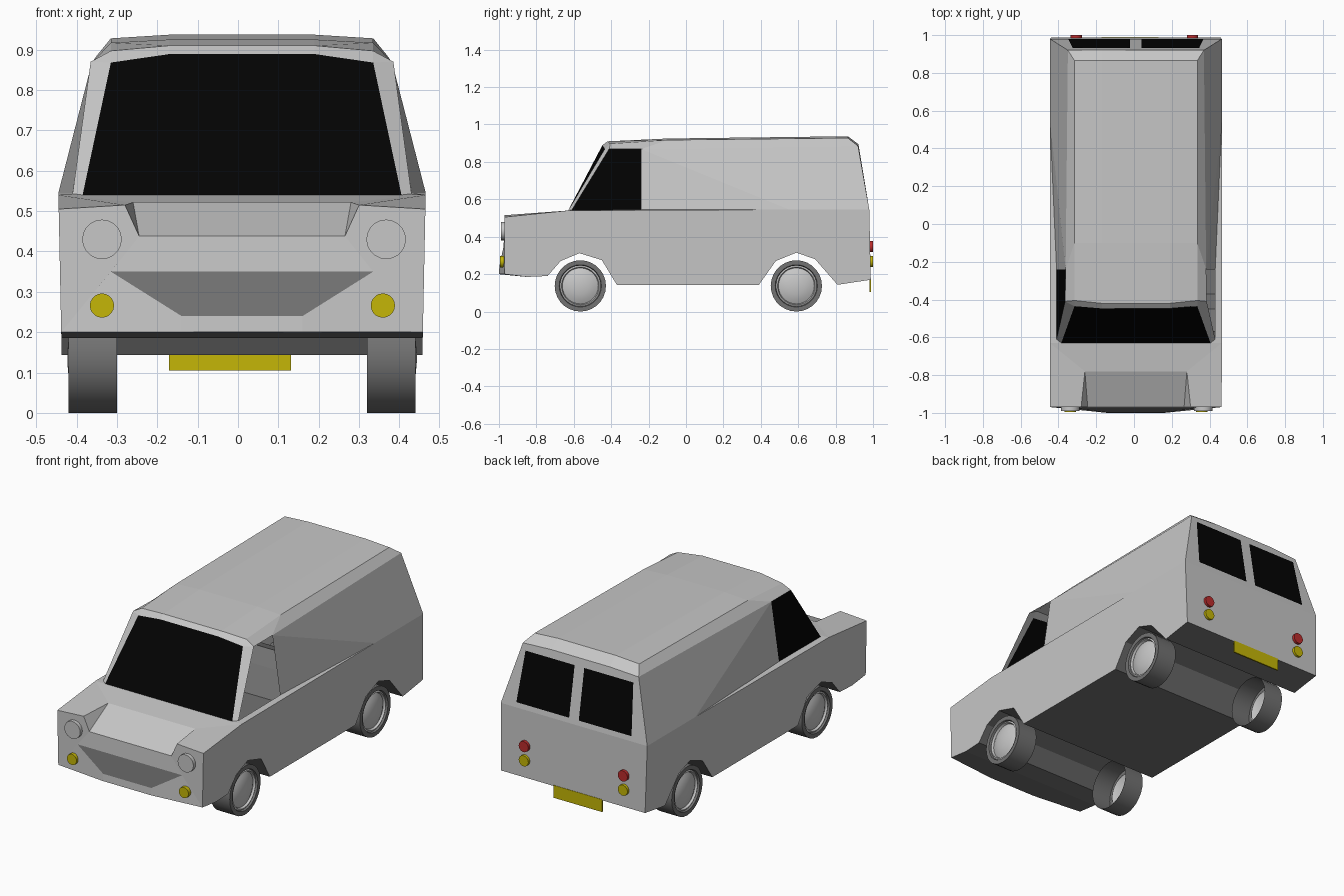
import bpy, bmesh, math
from mathutils import Matrix

if "Cube" in bpy.data.objects:
    bpy.data.objects.remove(bpy.data.objects["Cube"])

OFF = 0.01  # the van sits slightly right of centre


def material(name, rgb):
    m = bpy.data.materials.new(name)
    m.diffuse_color = (*rgb, 1)
    m.use_nodes = True
    m.node_tree.nodes["Principled BSDF"].inputs["Base Color"].default_value = m.diffuse_color
    return m


PAINT = material("grey paint", (0.57, 0.57, 0.57))
GLASS = material("black glass", (0.001, 0.001, 0.001))
DARK = material("dark grey", (0.17, 0.17, 0.17))
YELLOW = material("yellow", (0.56, 0.47, 0.002))
RED = material("red", (0.5, 0.025, 0.025))


def finish(bm, name, mats, smooth=False):
    bmesh.ops.remove_doubles(bm, verts=bm.verts, dist=0.0005)
    bmesh.ops.recalc_face_normals(bm, faces=bm.faces)
    me = bpy.data.meshes.new(name)
    bm.to_mesh(me)
    bm.free()
    for m in mats:
        me.materials.append(m)
    ob = bpy.data.objects.new(name, me)
    bpy.context.collection.objects.link(ob)
    ob.location.x = OFF
    if smooth:
        bpy.ops.object.select_all(action='DESELECT')
        ob.select_set(True)
        bpy.context.view_layer.objects.active = ob
        bpy.ops.object.shade_smooth_by_angle(angle=math.radians(35))
    return ob


def flip(p):
    return (-p[0], p[1], p[2])


def poly(bm, pts, mat=0):
    f = bm.faces.new([bm.verts.new(p) for p in pts])
    f.material_index = mat


def sym(bm, *pts):
    """The same face on both sides."""
    poly(bm, pts)
    poly(bm, [flip(p) for p in pts])


def span(bm, *pts, mat=0):
    """One face across the middle, from its right-hand edge."""
    poly(bm, list(pts) + [flip(p) for p in reversed(pts)], mat)


def side(y, z):
    """Point on the slightly leaning lower side."""
    return (0.447 + 0.008 * (z - 0.15) / 0.39, y, z)


# ---- body shell ----
bm = bmesh.new()
sill = [side(y, z) for y, z in (
    (-0.97, 0.2), (-0.85, 0.185), (-0.74, 0.19), (-0.67, 0.27), (-0.57, 0.312),
    (-0.45, 0.275), (-0.37, 0.143), (0.39, 0.143), (0.48, 0.27), (0.59, 0.315),
    (0.69, 0.28), (0.81, 0.143), (0.988, 0.17))]
corner, tail = sill[0], sill[-1]
belt_f, belt_m, belt_r = side(-0.63, 0.54), side(0.55, 0.545), side(0.98, 0.545)
nose = side(-0.97, 0.505)
sym(bm, *sill, belt_r, belt_m, belt_f, nose)

# dark underside with wheel tunnels
for a, b in zip(sill[1:], sill[2:]):
    span(bm, a, b, mat=2)

# nose, dropped bonnet centre and grille
bulge, grille_b = (0.15, -1.0, 0.2), (0.15, -0.998, 0.24)
grille_t = (0.325, -0.975, 0.35)
fender, dip_f, dip_r = (0.29, -0.97, 0.515), (0.255, -0.97, 0.438), (0.27, -0.78, 0.522)
glass_b = (0.395, -0.63, 0.54)
span(bm, sill[1], corner, bulge, mat=2)
span(bm, bulge, grille_b)
span(bm, grille_b, grille_t, mat=2)
span(bm, grille_t, dip_f)
sym(bm, nose, fender, dip_f, grille_t, corner)
sym(bm, corner, bulge, grille_b, grille_t)
span(bm, dip_f, dip_r)
sym(bm, dip_r, fender, dip_f)
sym(bm, belt_f, nose, fender, dip_r)
span(bm, dip_r, belt_f, glass_b)

# cab pillars, windscreen and header
post_b, post_t = (0.42, -0.61, 0.543), (0.375, -0.41, 0.87)
door_b, door_t = (0.42, -0.24, 0.545), (0.372, -0.24, 0.868)
glass_t, glass_m = (0.325, -0.435, 0.868), (0.18, -0.447, 0.889)
roof_a1, roof_a0 = (0.325, -0.405, 0.897), (0.18, -0.42, 0.91)
roof_b1, roof_b0 = (0.325, -0.1, 0.917), (0.18, -0.1, 0.925)
roof_c1, roof_c0 = (0.325, 0.865, 0.928), (0.18, 0.865, 0.937)
rear_1, rear_0 = (0.36, 0.92, 0.885), (0.18, 0.922, 0.895)
span(bm, glass_b, glass_t, glass_m, mat=1)
sym(bm, post_t, glass_t, glass_b, post_b)
span(bm, glass_m, roof_a0)
sym(bm, roof_a0, roof_a1, glass_t, glass_m)
sym(bm, roof_a1, post_t, glass_t)

# belt ledge and upper side panels
sym(bm, belt_f, glass_b, post_b, door_b, belt_m)
sym(bm, door_b, belt_m, door_t)
sym(bm, belt_m, belt_r, rear_1, door_t)

# left door glass (the right door window is open)
poly(bm, [flip(p) for p in (post_b, door_b, door_t, post_t)], 1)

# roof and rounded shoulders
for a, b in ((roof_a0, roof_b0), (roof_b0, roof_c0), (roof_c0, rear_0)):
    span(bm, a, b)
sym(bm, roof_a0, roof_a1, roof_b1, roof_b0)
sym(bm, roof_b0, roof_b1, roof_c1, roof_c0)
sym(bm, roof_c0, roof_c1, rear_1, rear_0)
sym(bm, roof_a1, post_t, door_t, roof_b1)
sym(bm, roof_b1, door_t, rear_1, roof_c1)

# tail
span(bm, belt_r, rear_1, rear_0)
span(bm, tail, belt_r)
finish(bm, "body", [PAINT, GLASS, DARK])

# ---- rear windows ----
bm = bmesh.new()


def rear_y(z):
    return 0.98 - 0.06 * (z - 0.545) / 0.34 + 0.006


lo, hi = 0.575, 0.852
sym(bm, (0.03, rear_y(lo), lo), (0.358, rear_y(lo), lo),
    (0.335, rear_y(hi), hi), (0.03, rear_y(hi), hi))
finish(bm, "rear_windows", [GLASS])


# ---- lamps ----
def lamps(name, x, y0, y1, z, r, mat, dx=0.0):
    bm = bmesh.new()
    for s in (-1, 1):
        bmesh.ops.create_cone(
            bm, cap_ends=True, segments=20, radius1=r, radius2=r, depth=y1 - y0,
            matrix=Matrix.Translation((s * x + dx, (y0 + y1) / 2, z))
            @ Matrix.Rotation(math.pi / 2, 4, 'X'))
    finish(bm, name, [mat], True)


lamps("headlamps", 0.352, -0.99, -0.96, 0.43, 0.049, PAINT, 0.005)
lamps("front_indicators", 0.348, -0.995, -0.965, 0.266, 0.03, YELLOW, 0.001)
lamps("tail_lamps", 0.308, 0.97, 1.0, 0.347, 0.03, RED, -0.008)
lamps("rear_indicators", 0.308, 0.97, 1.0, 0.267, 0.03, YELLOW, -0.008)

# ---- rear plate ----
bm = bmesh.new()
bmesh.ops.create_cube(bm, size=1, matrix=Matrix.Translation((-0.03, 0.986, 0.14))
                      @ Matrix.Diagonal((0.302, 0.008, 0.07, 1)))
finish(bm, "rear_plate", [YELLOW])


# ---- wheels: open tyre tube with a domed hub ----
def lathe(name, profile, mat, s, y, n=28):
    bm = bmesh.new()
    rings = []
    for x, r in profile:
        rings.append([bm.verts.new((s * x, y + r * math.cos(2 * math.pi * i / n),
                                    0.137 + r * math.sin(2 * math.pi * i / n)))
                      for i in range(n)])
    for a, b in zip(rings, rings[1:]):
        for i in range(n):
            j = (i + 1) % n
            bm.faces.new((a[i], a[j], b[j], b[i]))
    if profile[-1][1] < 0.05:  # the hub is closed, the tyre open
        bm.faces.new(rings[-1])
    finish(bm, name, [mat], True)


tyre = [(0.31, 0.137), (0.43, 0.137), (0.43, 0.113), (0.42, 0.109)]
hub = [(0.42, 0.109), (0.424, 0.101), (0.412, 0.096), (0.422, 0.075),
       (0.43, 0.045), (0.433, 0.012)]
for end, y in (("front", -0.565), ("rear", 0.59)):
    for label, s in (("left", -1), ("right", 1)):
        lathe(f"{end}_{label}_tyre", tyre, DARK, s, y)
        lathe(f"{end}_{label}_hub", hub, PAINT, s, y)
